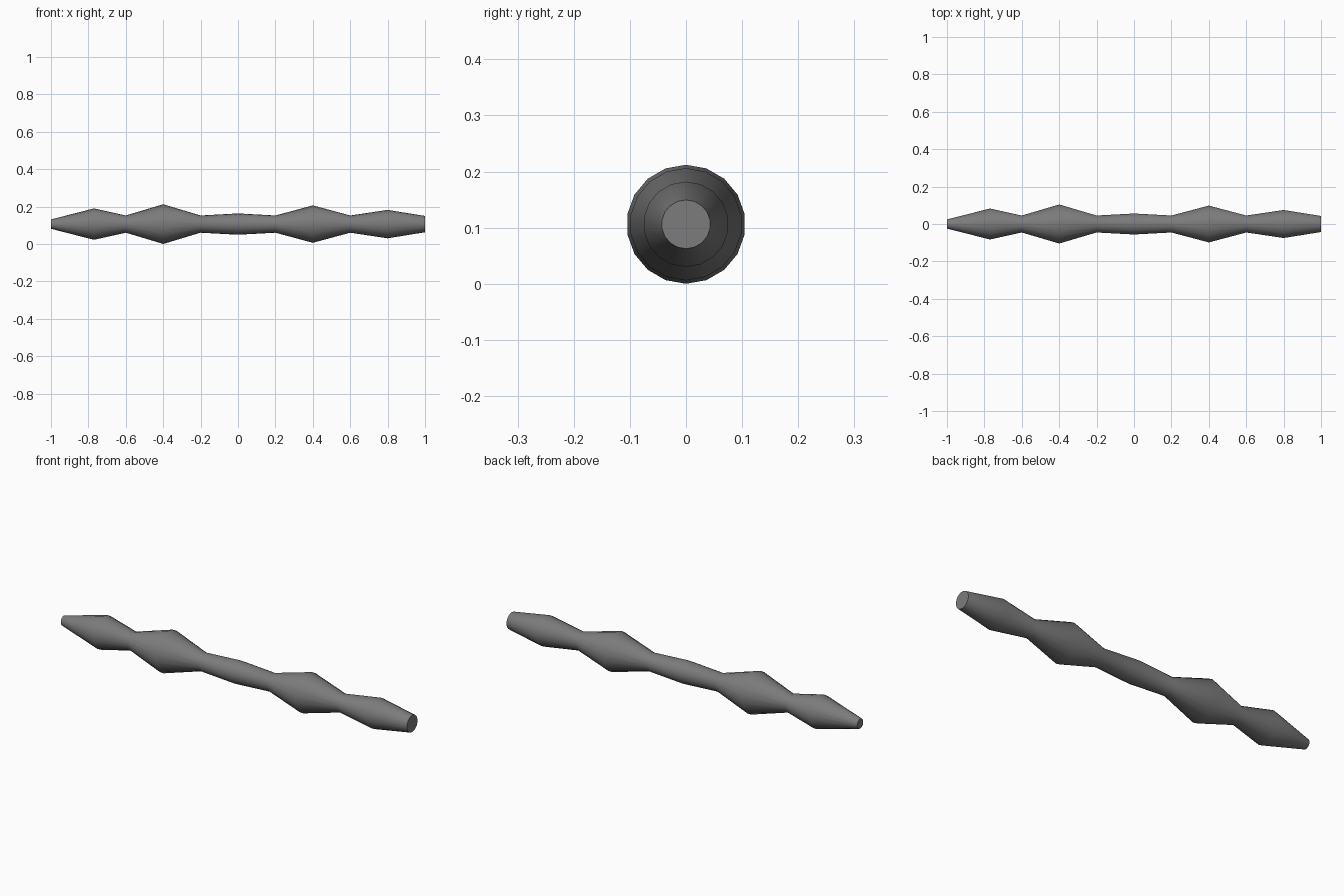
import bpy
import bmesh
import math
from mathutils import Vector

cube = bpy.data.objects.get("Cube")
if cube:
    bpy.data.objects.remove(cube, do_unlink=True)

SIDES = 18
AXIS_HEIGHT = 0.106

# Turned profile: (position along the rod, radius)
PROFILE = [
    (-1.0, 0.025), (-0.77, 0.084), (-0.6, 0.046), (-0.4, 0.106),
    (-0.2, 0.046), (0.0, 0.057), (0.2, 0.046), (0.4, 0.1),
    (0.6, 0.046), (0.8, 0.076), (1.0, 0.0435),
]

grey = bpy.data.materials.new("mid_grey")
grey.use_nodes = True
colour = (0.2, 0.2, 0.2, 1.0)
grey.diffuse_color = colour
grey.node_tree.nodes["Principled BSDF"].inputs["Base Color"].default_value = colour

# Spin the profile around the rod's long axis
bm = bmesh.new()
points = [bm.verts.new((x, 0, r)) for x, r in PROFILE]
edges = [bm.edges.new(pair) for pair in zip(points, points[1:])]
bmesh.ops.spin(bm, geom=points + edges, cent=Vector(), axis=Vector((1, 0, 0)),
               angle=math.tau, steps=SIDES, use_duplicate=False)
bmesh.ops.remove_doubles(bm, verts=bm.verts[:], dist=0.0005)

# Close both ends with flat caps
rim = [e for e in bm.edges if e.is_boundary]
bmesh.ops.holes_fill(bm, edges=rim, sides=SIDES)
bmesh.ops.recalc_face_normals(bm, faces=bm.faces[:])

mesh = bpy.data.meshes.new("turned_rod")
bm.to_mesh(mesh)
bm.free()
mesh.materials.append(grey)

rod = bpy.data.objects.new("turned_rod", mesh)
rod.location.z = AXIS_HEIGHT
bpy.context.collection.objects.link(rod)

# Smooth round body, crisp cap rims
bpy.ops.object.select_all(action="DESELECT")
rod.select_set(True)
bpy.context.view_layer.objects.active = rod
bpy.ops.object.shade_smooth_by_angle(angle=math.radians(45))
